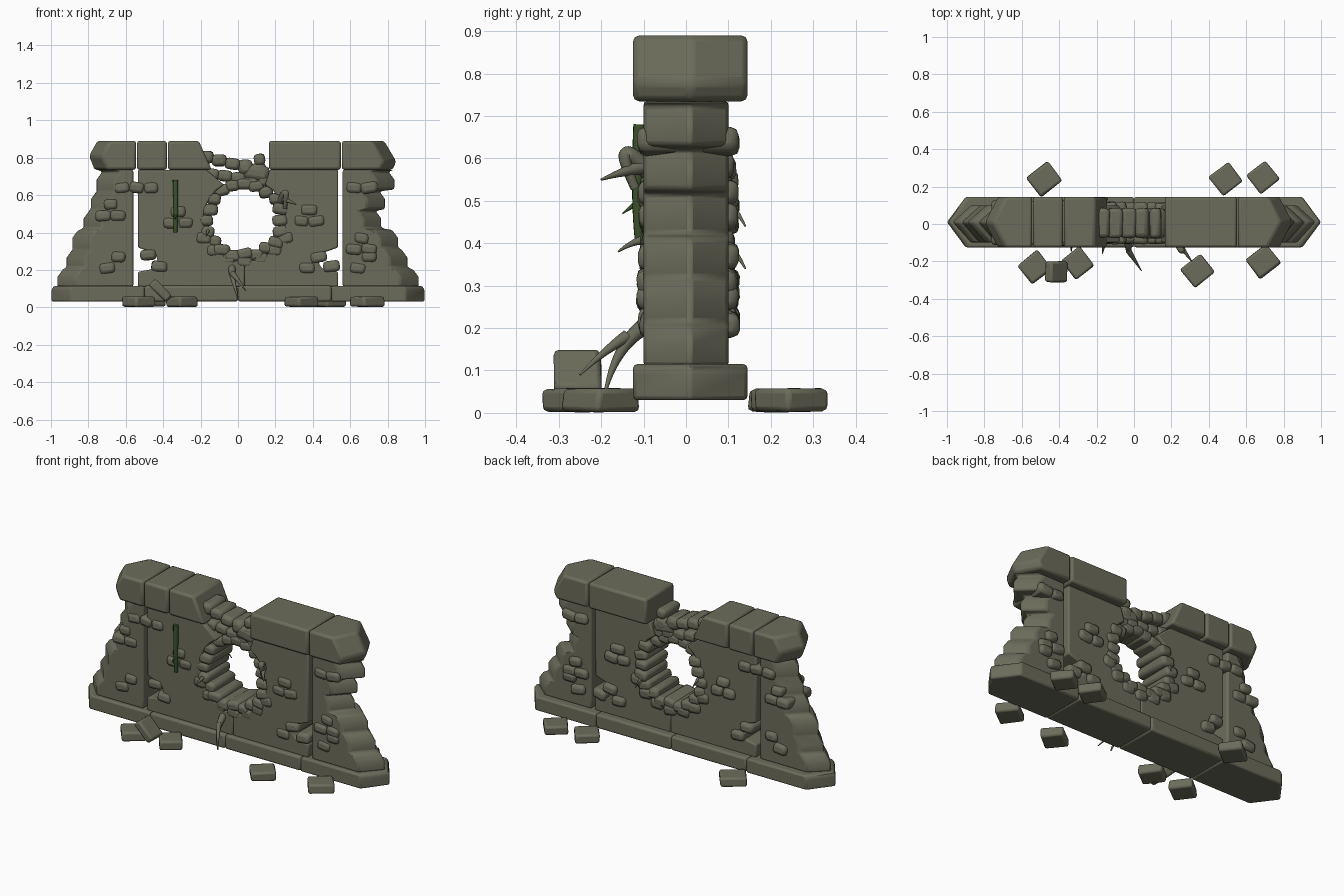
import bpy, bmesh, math, random
from mathutils import Vector

random.seed(4)
cube = bpy.data.objects.get("Cube")
if cube:
    bpy.data.objects.remove(cube, do_unlink=True)


def material(name, rgb):
    m = bpy.data.materials.new(name)
    m.use_nodes = True
    m.diffuse_color = (*rgb, 1)
    m.node_tree.nodes["Principled BSDF"].inputs["Base Color"].default_value = (*rgb, 1)
    return m


STONE = material("mossy_stone", (0.15, 0.15, 0.105))
GREEN = material("vine_green", (0.045, 0.085, 0.025))
WALL = (-0.1, 0.1)
WIDE = (-0.125, 0.145)
WALL_BOTTOM, WALL_TOP, TOP = 0.11, 0.735, 0.89
BREACH = Vector((0.035, 0.465))


def select_only(ob):
    bpy.ops.object.select_all(action="DESELECT")
    ob.select_set(True)
    bpy.context.view_layer.objects.active = ob


def finish(name, bm, bevel):
    bmesh.ops.recalc_face_normals(bm, faces=bm.faces)
    mesh = bpy.data.meshes.new(name)
    bm.to_mesh(mesh)
    bm.free()
    mesh.materials.append(STONE)
    ob = bpy.data.objects.new(name, mesh)
    bpy.context.collection.objects.link(ob)
    mod = ob.modifiers.new("worn_edges", "BEVEL")
    mod.width, mod.segments, mod.limit_method = bevel, 2, "ANGLE"
    select_only(ob)
    bpy.ops.object.shade_smooth_by_angle(angle=math.radians(40))
    return ob


def block(name, center, size, rot=(0, 0, 0), bevel=0.012, jitter=0.06):
    bm = bmesh.new()
    bmesh.ops.create_cube(bm, size=1)
    for v in bm.verts:
        v.co = Vector([c * s * (1 + random.uniform(-jitter, jitter)) for c, s in zip(v.co, size)])
    ob = finish(name, bm, bevel)
    ob.location, ob.rotation_euler = center, [math.radians(a) for a in rot]


def slab(name, outline, depth, bevel=0.012):
    """Front outline (x, z) extruded through the wall depth."""
    bm = bmesh.new()
    face = bm.faces.new([bm.verts.new((x, depth[0], z)) for x, z in outline])
    new = bmesh.ops.extrude_face_region(bm, geom=[face])["geom"]
    moved = [g for g in new if isinstance(g, bmesh.types.BMVert)]
    bmesh.ops.translate(bm, vec=(0, depth[1] - depth[0], 0), verts=moved)
    finish(name, bm, bevel)


def pointed_end(name, side, inner, levels, depth, wedge=0.1, bevel=0.01):
    """Loft of pentagons, each ending in a wedge whose tip is given per height."""
    bm = bmesh.new()
    front, back = depth
    rings = []
    for z, tip in levels:
        plan = [(inner, front), (tip - wedge, front), (tip, 0.01), (tip - wedge, back), (inner, back)]
        rings.append([bm.verts.new((side * x, y, z)) for x, y in plan])
    for low, high in zip(rings, rings[1:]):
        for i in range(len(low)):
            bm.faces.new((low[i - 1], low[i], high[i], high[i - 1]))
    bm.faces.new(rings[0])
    bm.faces.new(rings[-1])
    finish(name, bm, bevel)


def arc(center, radius, start, end, steps):
    angles = [math.radians(start + (end - start) * i / steps) for i in range(steps + 1)]
    return [(center[0] + radius * math.cos(a), center[1] + radius * math.sin(a)) for a in angles]


def pebble(name, x, z, width, height, depth=0.22, tilt=10):
    turn = random.uniform(-tilt, tilt)
    block(name, (x, 0.005, z), (width, depth, height), (0, turn, 0), height * 0.32)


def stem(name, points, radius, mat=STONE, taper=0.15):
    curve = bpy.data.curves.new(name, "CURVE")
    curve.dimensions, curve.bevel_depth, curve.bevel_resolution = "3D", radius, 2
    curve.use_fill_caps = True
    spline = curve.splines.new("NURBS")
    spline.points.add(len(points) - 1)
    spline.use_endpoint_u, spline.order_u = True, 3
    for i, p in enumerate(points):
        spline.points[i].co = (*p, 1)
        spline.points[i].radius = 1 + (taper - 1) * i / (len(points) - 1)
    curve.materials.append(mat)
    ob = bpy.data.objects.new(name, curve)
    bpy.context.collection.objects.link(ob)
    select_only(ob)
    bpy.ops.object.convert(target="MESH")
    bpy.ops.object.shade_smooth()


def eroded_wall(name, side, tips):
    """Outer panel in equal courses, each leaning in towards its top."""
    course = (WALL_TOP - WALL_BOTTOM) / len(tips)
    levels = []
    for i, tip in enumerate(tips):
        z = WALL_BOTTOM + i * course
        levels += [(z, tip), (z + course * 0.5, tip), (z + course * 0.9, tip - 0.03)]
    levels.append((WALL_TOP, tips[-1]))
    pointed_end(name, side, 0.56, levels, WALL)


eroded_wall("outer_wall_right", -1, (0.97, 0.92, 0.89, 0.83, 0.79, 0.76))
eroded_wall("outer_wall_left", 1, (0.97, 0.91, 0.86, 0.77, 0.79, 0.84))

for side, label in ((-1, "right"), (1, "left")):
    # Plinth in two blocks per side, the outer one pointed
    block("plinth_middle_" + label, (side * 0.25, 0.01, 0.073), (0.5, 0.27, 0.085), jitter=0)
    pointed_end("plinth_end_" + label, side, 0.5, [(0.03, 1), (0.1, 1), (0.115, 0.985)], WIDE)

    # Inner wall panel with a round breach and a cavity in its outer edge
    edge = side * 0.535
    sweep = (60, -90) if side > 0 else (120, 270)
    cavity = (-90, -270) if side > 0 else (-90, 90)
    outline = arc(BREACH, 0.22, *sweep, 12)
    outline += [(BREACH.x, WALL_BOTTOM), (edge, WALL_BOTTOM)]
    outline += arc((side * 0.48, 0.25), 0.05, *cavity, 6)[:: 1]
    outline.insert(-7, (edge, 0.19))
    outline += [(edge, 0.32), (edge, WALL_TOP), (side * 0.17, WALL_TOP)]
    slab("inner_wall_" + label, outline, WALL, 0.008)

# Coping stones, with one broken at the breach
pointed_end("coping_end_right", -1, 0.545, [(WALL_TOP, 0.77), (0.81, 0.8), (TOP, 0.755)], WIDE, 0.07, 0.014)
pointed_end("coping_end_left", 1, 0.555, [(WALL_TOP, 0.83), (0.78, 0.85), (TOP, 0.785)], WIDE, 0.07, 0.014)


def coping(name, left, right, slope=0):
    slab(name, [(left, WALL_TOP), (left, TOP), (right - slope, TOP), (right, WALL_TOP)], WIDE, 0.014)


coping("coping_right", -0.54, -0.38)
coping("coping_broken", -0.375, -0.14, 0.07)
coping("coping_left", 0.165, 0.55)

# Ring of stones lining the breach
COUNT = 20
for i in range(COUNT):
    angle = math.tau * i / COUNT
    radius = random.uniform(0.19, 0.21)
    depth = 0.15 if math.sin(angle) > 0.8 else 0.22
    x, z = BREACH + radius * Vector((math.cos(angle), math.sin(angle) * 0.95))
    pebble("breach_stone", x, z, random.uniform(0.07, 0.09), 0.06, depth, 15)

# Sloping rubble bridge over the breach
for i in range(5):
    x = -0.17 + i * 0.07
    pebble("bridge_stone", x, 0.76 - x / 4, 0.08, random.uniform(0.06, 0.08), 0.16)
    pebble("bridge_filler", x + 0.03, 0.69 - x / 8, 0.08, 0.06, 0.15)
pebble("bridge_large_stone", 0.1, 0.72, 0.14, 0.09, 0.16)
pebble("bridge_top_stone", 0.115, 0.79, 0.06, 0.06, 0.16)

# Second row of stones under the breach
for x, z in arc(BREACH, 0.25, -150, -30, 6):
    pebble("sill_stone", x, z + 0.03, 0.085, 0.065)


# Clusters of exposed bricks running through the wall
def bricks(x, z, offsets):
    for dx, dz in offsets:
        pebble("wall_brick", x + dx, z + dz, random.uniform(0.075, 0.09), 0.058, 0.235)


TRIO = ((0, 0.03), (-0.04, -0.03), (0.04, -0.03))
ROW = ((-0.04, 0), (0.04, 0))
STEP = ((-0.03, -0.03), (0.03, 0.03))
for x, z in ((-0.68, 0.52), (-0.32, 0.48), (0.38, 0.49), (0.66, 0.34)):
    bricks(x, z, TRIO)
for x in (-0.58, 0.66):
    bricks(x, 0.64, ROW)
for x in (-0.67, 0.4, 0.67):
    bricks(x, 0.24, STEP)
bricks(-0.45, 0.25, [(-dx, dz) for dx, dz in STEP])
bricks(-0.465, 0.64, [(0, 0)])
bricks(0.5, 0.22, [(0, 0)])

# Fallen stones on the ground
for x, y in ((-0.48, 0.24), (0.49, 0.24), (0.69, 0.25), (-0.53, -0.23), (-0.3, -0.21), (0.34, -0.25), (0.69, -0.2)):
    block("fallen_stone", (x, y, 0.03), (random.uniform(0.12, 0.15), 0.13, 0.055), (0, 0, 38))
block("leaning_stone", (-0.415, -0.255, 0.09), (0.13, 0.11, 0.05), (0, 45, 0))

# Roots at the foot, around the breach and on the back
stem("foot_root", [(-0.03, -0.07, 0.22), (-0.04, -0.16, 0.18), (0, -0.19, 0.05)], 0.024)
stem("foot_root_branch", [(-0.03, -0.14, 0.18), (0, -0.19, 0.15), (0.04, -0.25, 0.09)], 0.016)
stem("side_root", [(0.23, -0.09, 0.57), (0.27, -0.18, 0.67), (0.25, -0.12, 0.53)], 0.022, taper=0.5)
stem("side_root_branch", [(0.24, -0.1, 0.58), (0.27, -0.15, 0.57), (0.31, -0.2, 0.55)], 0.018)
stem("edge_root", [(-0.16, -0.08, 0.41), (-0.16, -0.12, 0.41), (-0.17, -0.16, 0.38)], 0.014)
for x, z in ((-0.16, 0.5), (0.22, 0.4)):
    stem("back_root", [(x, 0.07, z), (x, 0.11, z), (x + 0.02, 0.14, z - 0.06)], 0.014)

# Green vine hanging on the front
stem("vine", [(-0.335, -0.11, 0.68), (-0.33, -0.12, 0.5), (-0.335, -0.11, 0.4)], 0.015, GREEN, 0.7)
stem("vine_tip", [(-0.335, -0.11, 0.5), (-0.335, -0.15, 0.47)], 0.009, GREEN)
